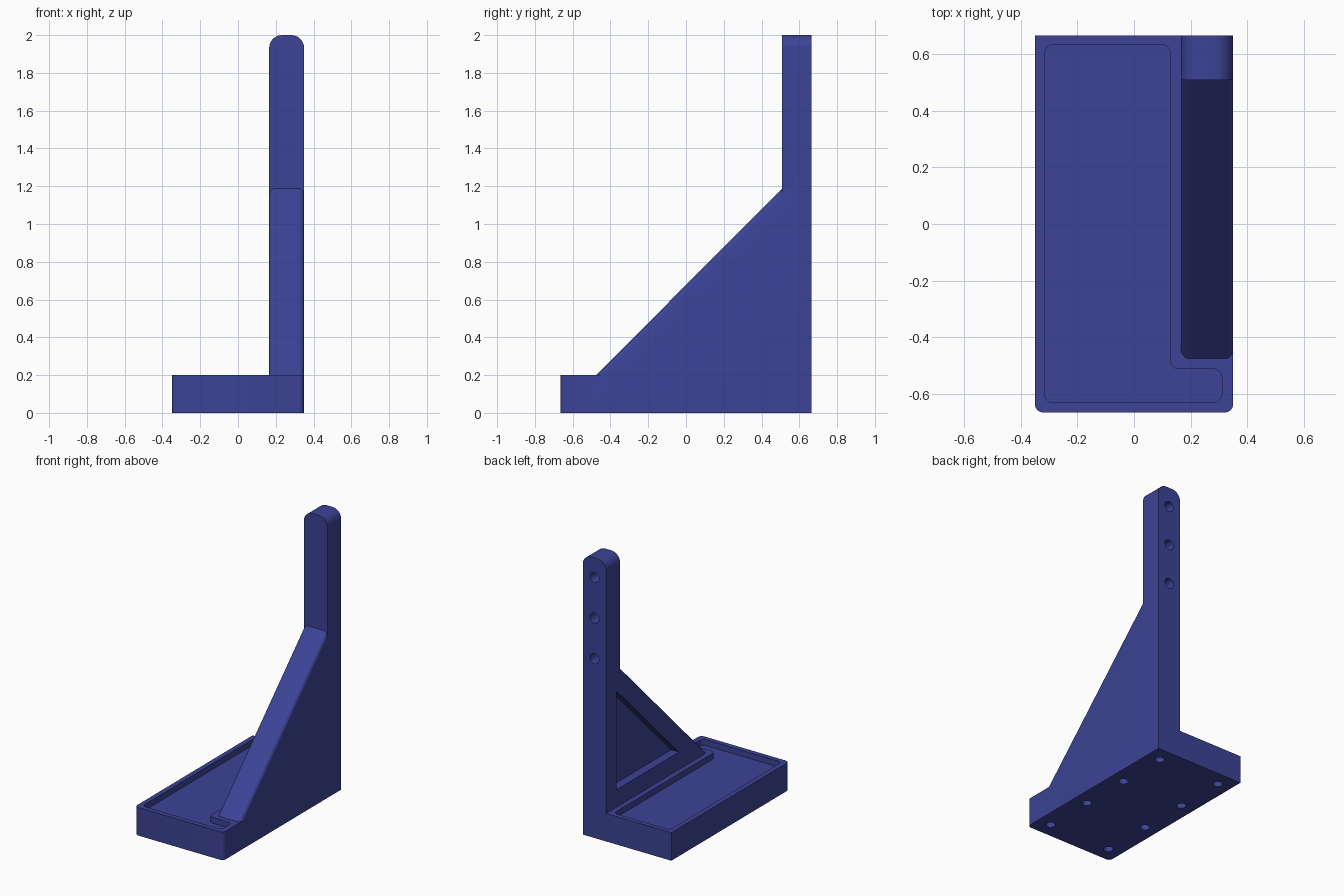
import bpy, bmesh, math
from mathutils import Vector

if "Cube" in bpy.data.objects:
    bpy.data.objects.remove(bpy.data.objects["Cube"])

blue = bpy.data.materials.new("indigo blue")
blue.diffuse_color = (0.045, 0.056, 0.305, 1)
blue.use_nodes = True
blue.node_tree.nodes["Principled BSDF"].inputs["Base Color"].default_value = blue.diffuse_color


def rounded(corners, steps=8):
    """Corners are (u, v, radius); each is replaced by a tangent arc."""
    out, n = [], len(corners)
    for i, (u, v, r) in enumerate(corners):
        p = Vector((u, v))
        if r == 0:
            out.append(p)
            continue
        a = (Vector(corners[i - 1][:2]) - p).normalized()
        b = (Vector(corners[(i + 1) % n][:2]) - p).normalized()
        half = a.angle(b) / 2
        centre = p + (a + b).normalized() * (r / math.sin(half))
        start = p + a * (r / math.tan(half)) - centre
        end = p + b * (r / math.tan(half)) - centre
        turn = start.angle_signed(end)
        for k in range(steps + 1):
            t = -turn * k / steps
            c, s = math.cos(t), math.sin(t)
            out.append(centre + Vector((start.x * c - start.y * s,
                                        start.x * s + start.y * c)))
    return out


def prism(name, corners, axis, lo, hi):
    """Extrude a 2D profile along an axis (0=x, 1=y, 2=z)."""
    def place(p, d):
        co = [p.x, p.y]
        co.insert(axis, d)
        return co
    bm = bmesh.new()
    face = bm.faces.new([bm.verts.new(place(p, lo)) for p in rounded(corners)])
    ext = bmesh.ops.extrude_face_region(bm, geom=[face])["geom"]
    shift = [0, 0, 0]
    shift[axis] = hi - lo
    bmesh.ops.translate(bm, vec=shift,
                        verts=[g for g in ext if isinstance(g, bmesh.types.BMVert)])
    bmesh.ops.recalc_face_normals(bm, faces=bm.faces)
    me = bpy.data.meshes.new(name)
    bm.to_mesh(me)
    bm.free()
    ob = bpy.data.objects.new(name, me)
    bpy.context.collection.objects.link(ob)
    me.materials.append(blue)
    return ob


def drill(name, loc, radius, depth, rot=(0, 0, 0)):
    bpy.ops.mesh.primitive_cylinder_add(vertices=32, radius=radius, depth=depth * 2,
                                        location=loc, rotation=rot)
    ob = bpy.context.object
    ob.name = name
    ob.data.materials.append(blue)
    return ob


def combine(target, tool, operation):
    mod = target.modifiers.new(operation.lower(), 'BOOLEAN')
    mod.operation, mod.object, mod.solver = operation, tool, 'EXACT'
    bpy.context.view_layer.objects.active = target
    bpy.ops.object.modifier_apply(modifier=mod.name)
    bpy.data.objects.remove(tool)


# Base slab, rounded at its two front corners
X, Y = 0.35, 0.665
bracket = prism("bracket", [(-X, -Y, .03), (X, -Y, .03), (X, Y, 0), (-X, Y, 0)], 2, 0, 0.2)

# Upright post with a rounded top
L, MID = 0.165, 0.2575
post = prism("post", [(L, 0, 0), (X, 0, 0), (X, 2, .068), (L, 2, .068)], 1, 0.508, Y)

# Sloping brace, with softened edges along the slope
brace = prism("brace", [(-0.575, 0.1, 0), (0.6, 0.1, 0), (0.6, 1.28, 0)], 0, L, X)
bm = bmesh.new()
bm.from_mesh(brace.data)
slope_edges = [e for e in bm.edges
               if abs(e.verts[0].co.y - e.verts[1].co.y) > 1
               and abs(e.verts[0].co.z - e.verts[1].co.z) > 1]
bmesh.ops.bevel(bm, geom=slope_edges, offset=0.028, segments=6, profile=0.5, affect='EDGES')
bm.to_mesh(brace.data)
bm.free()

combine(bracket, post, 'UNION')
combine(bracket, brace, 'UNION')

# L-shaped tray sunk in the base
R = 0.03
combine(bracket, prism("tray", [(-.315, -.63, R), (.31, -.63, R), (.31, -.512, R),
                                (.128, -.512, R), (.128, .633, R), (-.315, .633, R)],
                       2, 0.158, 0.24), 'DIFFERENCE')

# Triangular pocket in the inner side of the brace
combine(bracket, prism("pocket", [(-.155, .325, 0), (.55, .325, 0), (.55, 1.03, 0)],
                       0, 0.1, L + 0.06), 'DIFFERENCE')

# Screw holes in the back of the post
for z in (1.86, 1.57, 1.28):
    combine(bracket, drill("post_hole", (MID, Y, z), 0.036, 0.1, (math.pi / 2, 0, 0)),
            'DIFFERENCE')

# Two rows of holes under the base
for x in (-0.247, 0.247):
    for i in range(4):
        combine(bracket, drill("base_hole", (x, -0.555 + 0.37 * i, 0), 0.032, 0.08),
                'DIFFERENCE')

bpy.ops.object.select_all(action='DESELECT')
bracket.select_set(True)
bpy.context.view_layer.objects.active = bracket
bpy.ops.object.shade_smooth_by_angle(angle=math.radians(30))
